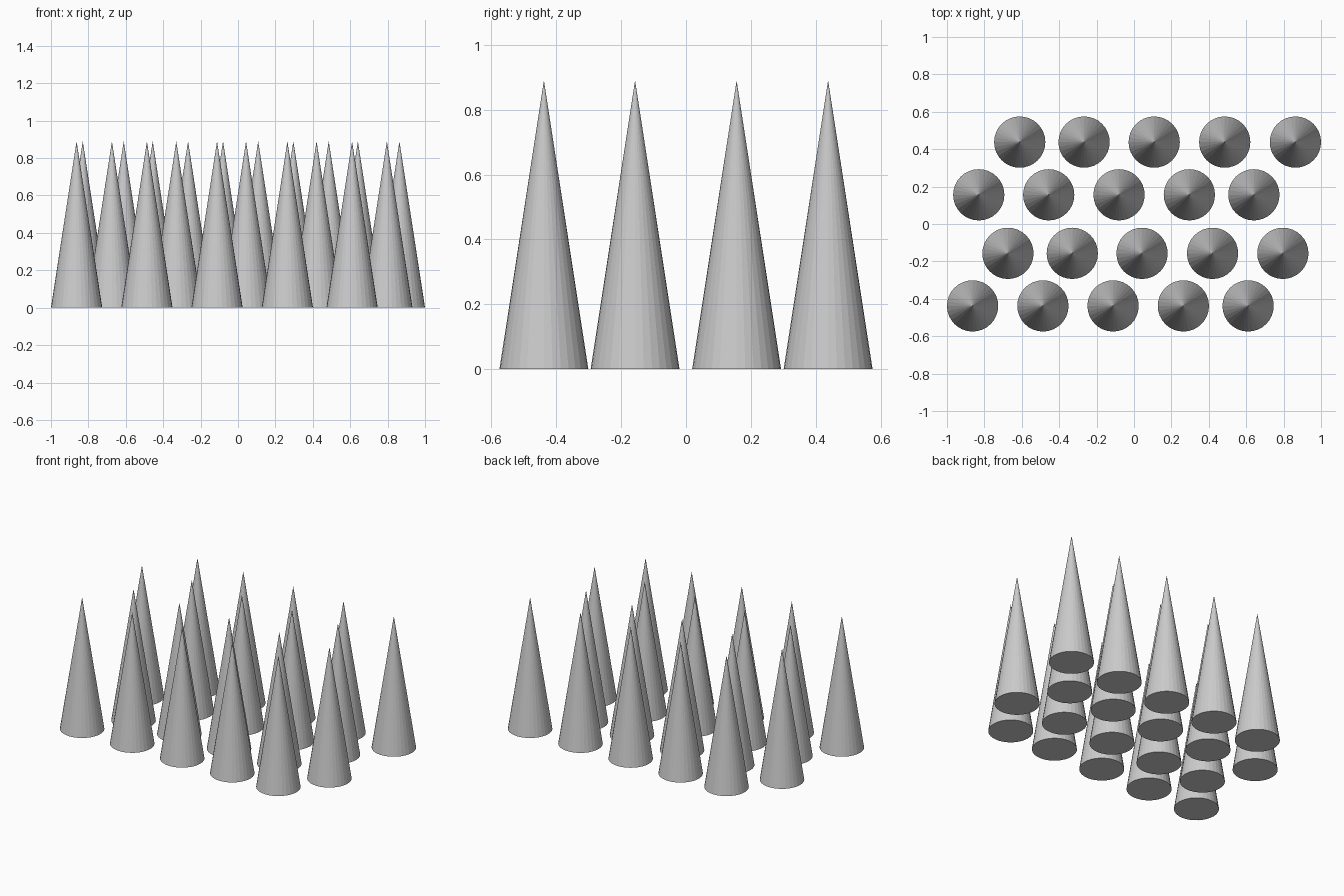
import bpy

if "Cube" in bpy.data.objects:
    bpy.data.objects.remove(bpy.data.objects["Cube"])

RADIUS, HEIGHT, SIDES = 0.137, 0.89, 32

# Staggered rows of cones: y position -> x positions
rows = {
    -0.438: (-0.863, -0.487, -0.112, 0.264, 0.610),
    -0.157: (-0.674, -0.330, 0.043, 0.420, 0.796),
    0.156: (-0.830, -0.456, -0.080, 0.296, 0.641),
    0.438: (-0.611, -0.267, 0.108, 0.485, 0.863),
}


def add_cone(name, x, y):
    bpy.ops.mesh.primitive_cone_add(vertices=SIDES, radius1=RADIUS, radius2=0,
                                    depth=HEIGHT, location=(x, y, HEIGHT / 2))
    bpy.context.object.name = name


# Solid flat-faced cones, closed underneath
for r, (y, xs) in enumerate(rows.items(), 1):
    for c, x in enumerate(xs, 1):
        add_cone(f"cone_row{r}_{c}", x, y)
